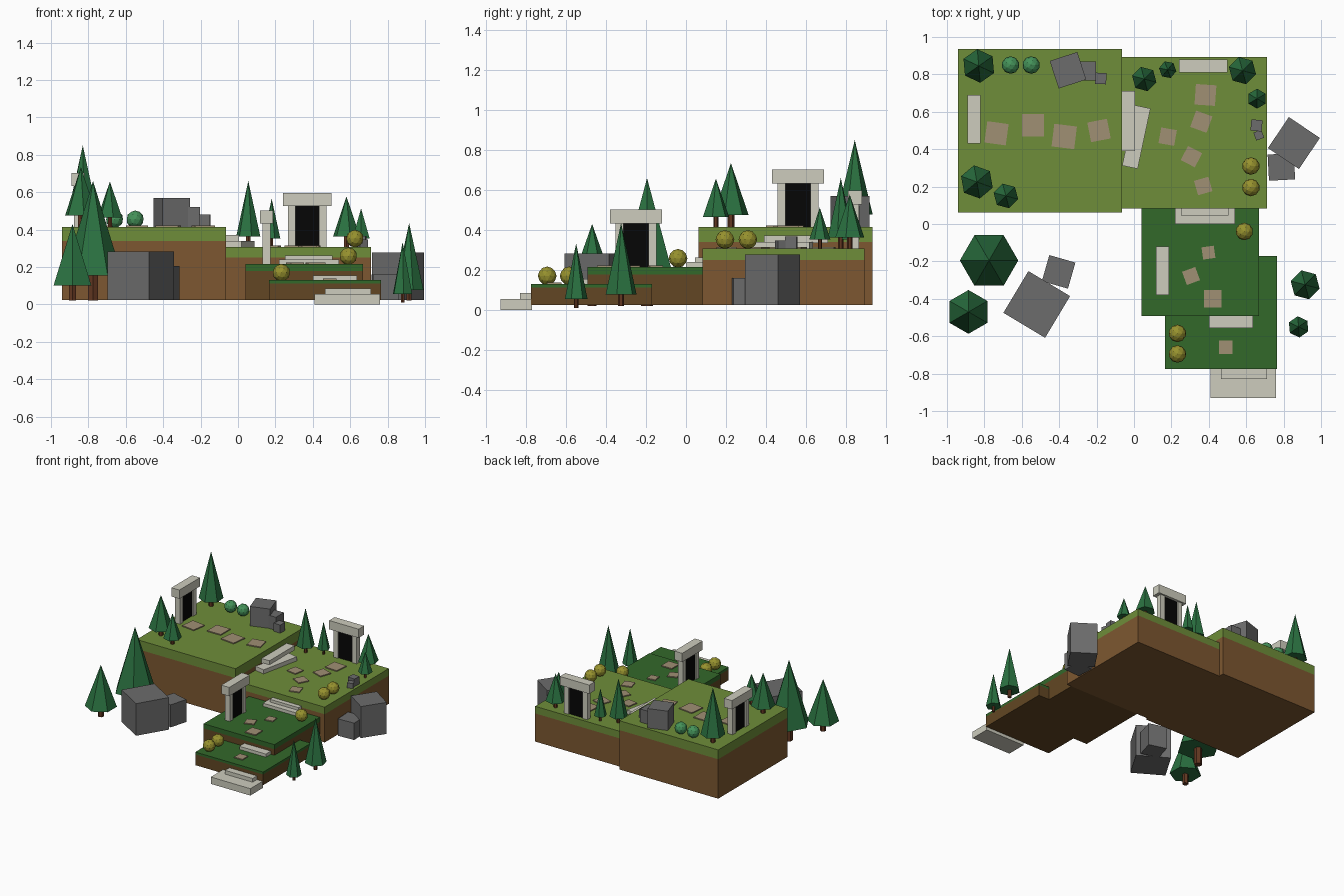
import bpy, math
from mathutils import Vector


def mat(name, r, g, b):
    m = bpy.data.materials.new(name)
    m.diffuse_color = [(c / 255) ** 2.2 for c in (r, g, b)] + [1]
    return m


GRASS = mat("light_grass", 110, 140, 60)
DARK_GRASS = mat("dark_grass", 54, 104, 46)
SOIL = mat("soil", 124, 88, 52)
DARK_SOIL = mat("dark_soil", 98, 72, 40)
STONE = mat("pale_stone", 204, 203, 188)
ROCK = mat("rock", 108, 108, 108)
BLACK = mat("doorway", 14, 14, 14)
TILE = mat("tile", 158, 142, 115)
LEAF = mat("needles", 46, 112, 66)
BARK = mat("bark", 98, 58, 38)
TEAL = mat("green_bush", 70, 145, 90)
OLIVE = mat("yellow_bush", 150, 145, 50)


def finish(name, m):
    o = bpy.context.object
    o.name = name
    o.data.materials.append(m)
    return o


def box(name, x0, x1, y0, y1, z0, z1, m, rot=0):
    bpy.ops.mesh.primitive_cube_add(
        size=1, location=((x0 + x1) / 2, (y0 + y1) / 2, (z0 + z1) / 2),
        rotation=(0, 0, math.radians(rot)))
    bpy.context.object.scale = (x1 - x0, y1 - y0, z1 - z0)
    return finish(name, m)


def block(name, x, y, s, z0, z1, rot, m):
    return box(name, x - s / 2, x + s / 2, y - s / 2, y + s / 2, z0, z1, m, rot)


def terrace(name, x0, x1, y0, y1, z0, zg, z1, soil, grass):
    box(name + "_soil", x0, x1, y0, y1, z0, zg, soil)
    box(name + "_grass", x0, x1, y0, y1, zg, z1, grass)


# Terraces, each a soil block with a grass cap
terrace("upper_terrace", -.94, -.065, .062, .935, .025, .34, .415, SOIL, GRASS)
terrace("middle_terrace", -.065, .71, .082, .893, .025, .25, .307, SOIL, GRASS)
terrace("lower_terrace", .04, .667, -.492, .082, .025, .178, .215, DARK_SOIL, DARK_GRASS)
terrace("front_terrace", .165, .765, -.775, -.17, .025, .111, .13, DARK_SOIL, DARK_GRASS)

# Stone steps between terraces
box("entry_step_low", .41, .76, -.93, -.77, 0, .055, STONE)
box("entry_step_high", .465, .71, -.83, -.77, .055, .085, STONE)
box("front_step", .40, .635, -.555, -.485, .125, .155, STONE)
box("lower_step_low", .22, .54, 0, .085, .21, .24, STONE)
box("lower_step_high", .25, .505, .045, .085, .24, .262, STONE)
box("upper_step_low", -.03, .055, .30, .63, .305, .34, STONE, -12)
box("upper_step_high", -.065, .005, .39, .71, .335, .372, STONE)


def gate(name, x, y, z, along_x):
    """Two posts, a lintel and a dark door panel."""
    def part(suffix, a0, a1, d, z0, z1, m):
        if along_x:
            box(name + suffix, x + a0, x + a1, y - d, y + d, z + z0, z + z1, m)
        else:
            box(name + suffix, x - d, x + d, y + a0, y + a1, z + z0, z + z1, m)
    part("_left_post", -.103, -.063, .022, 0, .22, STONE)
    part("_right_post", .063, .103, .022, 0, .22, STONE)
    part("_lintel", -.13, .13, .035, .22, .29, STONE)
    part("_door", -.066, .066, .012, 0, .221, BLACK)


gate("upper_gate", -.855, .56, .412, False)
gate("middle_gate", .37, .845, .307, True)
gate("lower_gate", .153, -.25, .212, False)

# Stepping tiles: x, y, size, rotation, ground height
for x, y, s, r, z in [
        (-.735, .485, .115, -8, .415), (-.54, .528, .12, 0, .415),
        (-.373, .468, .122, -7, .415), (-.187, .5, .107, 11, .415),
        (.18, .467, .085, -10, .307), (.36, .547, .093, -20, .307),
        (.382, .69, .11, -4, .307), (.307, .36, .085, -27, .307),
        (.37, .203, .08, 16, .307), (.398, -.153, .066, 8, .215),
        (.305, -.278, .075, 20, .215), (.42, -.4, .093, 0, .215),
        (.49, -.66, .072, 0, .13)]:
    block("stepping_tile", x, y, s, z - .005, z + .008, r, TILE)

# Rocks: x, y, size, bottom, top, rotation
for x, y, s, z0, z1, r in [
        (-.353, .822, .155, .412, .57, 18), (-.252, .818, .1, .412, .52, 0),
        (-.178, .778, .06, .412, .48, -2), (-.52, -.43, .26, .025, .282, -31),
        (-.403, -.256, .145, .025, .205, -16), (.855, .433, .2, .025, .277, -34),
        (.788, .305, .14, .025, .16, 3), (.655, .527, .06, .305, .367, -5),
        (.667, .475, .045, .305, .347, 20)]:
    block("rock", x, y, s, z0, z1, r, ROCK)

# Pine trees: x, y, radius, ground, rim height, top, rotation
for x, y, r, z0, zr, z1, a in [
        (-.83, .845, .09, .412, .478, .85, 5), (-.84, .225, .09, .412, .475, .735, 10),
        (-.685, .15, .068, .412, .465, .657, 15), (.055, .775, .067, .305, .362, .66, 15),
        (.18, .825, .047, .305, .352, .565, 20), (.58, .82, .075, .305, .362, .577, 15),
        (.658, .67, .053, .305, .352, .513, 0), (-.775, -.195, .156, .02, .155, .66, 30),
        (-.885, -.47, .117, .02, .1, .43, 0), (.915, -.325, .08, .02, .078, .435, 15),
        (.88, -.55, .057, .01, .055, .333, 5)]:
    bpy.ops.mesh.primitive_cone_add(vertices=6, radius1=r, radius2=0, depth=z1 - zr,
                                    location=(x, y, (z1 + zr) / 2),
                                    rotation=(0, 0, math.radians(a)))
    finish("pine_foliage", LEAF)
    bpy.ops.mesh.primitive_cylinder_add(vertices=6, radius=r * .19, depth=zr - z0 + .02,
                                        location=(x, y, (zr + z0) / 2 + .01))
    finish("pine_trunk", BARK)

# Round bushes
for x, y, z, m in [(-.66, .85, .455, TEAL), (-.55, .85, .455, TEAL),
                   (.625, .31, .352, OLIVE), (.625, .195, .352, OLIVE),
                   (.59, -.04, .258, OLIVE), (.232, -.585, .17, OLIVE),
                   (.232, -.695, .17, OLIVE)]:
    bpy.ops.mesh.primitive_ico_sphere_add(subdivisions=2, radius=.047, location=(x, y, z))
    finish("bush", m)
